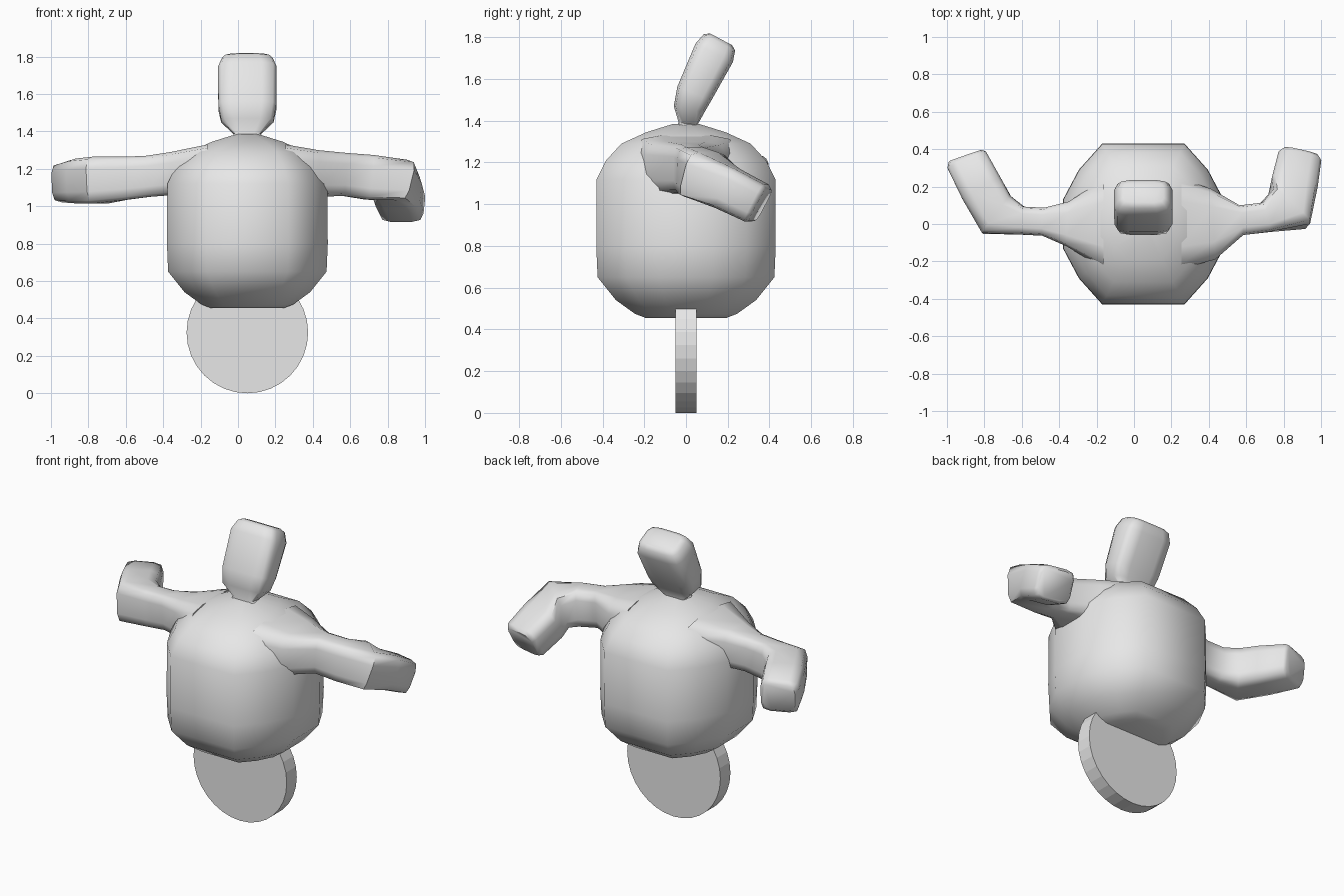
import bpy, bmesh, math
from mathutils import Vector

cube = bpy.data.objects.get("Cube")
if cube:
    bpy.data.objects.remove(cube, do_unlink=True)

grey = bpy.data.materials.new("plain grey")
grey.use_nodes = True
grey.diffuse_color = (0.8, 0.8, 0.8, 1)
grey.node_tree.nodes["Principled BSDF"].inputs["Base Color"].default_value = (0.8, 0.8, 0.8, 1)

CX = 0.05  # the body axis sits slightly to one side


def finish(name, bm, angle):
    bmesh.ops.recalc_face_normals(bm, faces=bm.faces)
    mesh = bpy.data.meshes.new(name)
    bm.to_mesh(mesh)
    bm.free()
    mesh.shade_smooth()
    mesh.set_sharp_from_angle(angle=math.radians(angle))
    mesh.materials.append(grey)
    obj = bpy.data.objects.new(name, mesh)
    bpy.context.collection.objects.link(obj)
    return obj


def skin(name, rings, angle=55):
    """Bridge a list of point rings and cap both ends."""
    bm = bmesh.new()
    loops = [[bm.verts.new(p) for p in ring] for ring in rings]
    n = len(loops[0])
    for a, b in zip(loops, loops[1:]):
        for i in range(n):
            j = (i + 1) % n
            bm.faces.new((a[i], a[j], b[j], b[i]))
    bm.faces.new(loops[0])
    bm.faces.new(loops[-1])
    return finish(name, bm, angle)


def mirrored(quarter):
    """Complete a quarter outline, running from +x to +y, into a closed ring."""
    half = quarter + [(-x, y) for x, y in reversed(quarter)]
    return half + [(-x, -y) for x, y in half]


def limb(name, sections, ref):
    """Rounded box swept through (centre, half width, half height) sections."""
    outline = mirrored([(1, 0.5), (0.88, 0.88), (0.5, 1)])
    centres = [Vector(s[0]) for s in sections]
    rings = []
    for i, (c, w, h) in enumerate(sections):
        before = centres[max(i - 1, 0)]
        after = centres[min(i + 1, len(centres) - 1)]
        back = (centres[i] - before).normalized()
        ahead = (after - centres[i]).normalized()
        tangent = (back + ahead).normalized()
        u = tangent.cross(Vector(ref)).normalized()
        v = u.cross(tangent).normalized()
        rings.append([centres[i] + u * w * a + v * h * b for a, b in outline])
    return skin(name, rings)


# Body: chamfered outline stacked with rounded top and bottom
plan = mirrored([(0.43, 0.13), (0.345, 0.29), (0.22, 0.43)])
levels = [(0.455, 0.45), (0.475, 0.57), (0.54, 0.78), (0.65, 0.985), (0.8, 1),
          (1.12, 0.995), (1.21, 0.89), (1.29, 0.72), (1.345, 0.44), (1.385, 0.14)]
skin("body", [[(CX + x * s, y * s, z) for x, y in plan] for z, s in levels])

# Head: narrow neck flaring into a block that leans back
limb("head", [
    ((CX, 0.0, 1.33), 0.06, 0.12),
    ((CX, 0.01, 1.385), 0.045, 0.07),
    ((CX, 0.015, 1.455), 0.075, 0.14),
    ((CX, 0.04, 1.53), 0.088, 0.155),
    ((CX, 0.135, 1.725), 0.1, 0.157),
    ((CX, 0.16, 1.775), 0.085, 0.135),
    ((CX, 0.168, 1.79), 0.06, 0.11)], (1, 0, 0))

# Left arm: forearm bends backward and droops
limb("left_arm", [
    ((0.25, 0, 1.18), 0.24, 0.15),
    ((0.42, 0, 1.175), 0.19, 0.125),
    ((0.57, 0.02, 1.17), 0.08, 0.115),
    ((0.7, 0.035, 1.155), 0.08, 0.12),
    ((0.83, 0.08, 1.14), 0.135, 0.115),
    ((0.855, 0.2, 1.075), 0.125, 0.105),
    ((0.882, 0.34, 1.005), 0.117, 0.1),
    ((0.886, 0.358, 0.995), 0.1, 0.085)], (0, 0, 1))

# Right arm: forearm bends backward and stays level
limb("right_arm", [
    ((-0.16, 0, 1.18), 0.24, 0.15),
    ((-0.35, 0, 1.175), 0.12, 0.115),
    ((-0.48, 0.012, 1.16), 0.075, 0.11),
    ((-0.6, 0.018, 1.15), 0.075, 0.115),
    ((-0.735, 0.05, 1.14), 0.125, 0.125),
    ((-0.815, 0.19, 1.135), 0.117, 0.12),
    ((-0.893, 0.34, 1.125), 0.112, 0.105),
    ((-0.9, 0.36, 1.123), 0.095, 0.085)], (0, 0, 1))

# Wheel: thin flat-sided disc under the body
radius = 0.325
steps = [math.tau * i / 32 for i in range(32)]
wheel = skin("wheel", [[(CX + radius * math.cos(a), y, radius + radius * math.sin(a))
                        for a in steps] for y in (-0.05, 0.05)], 5)
